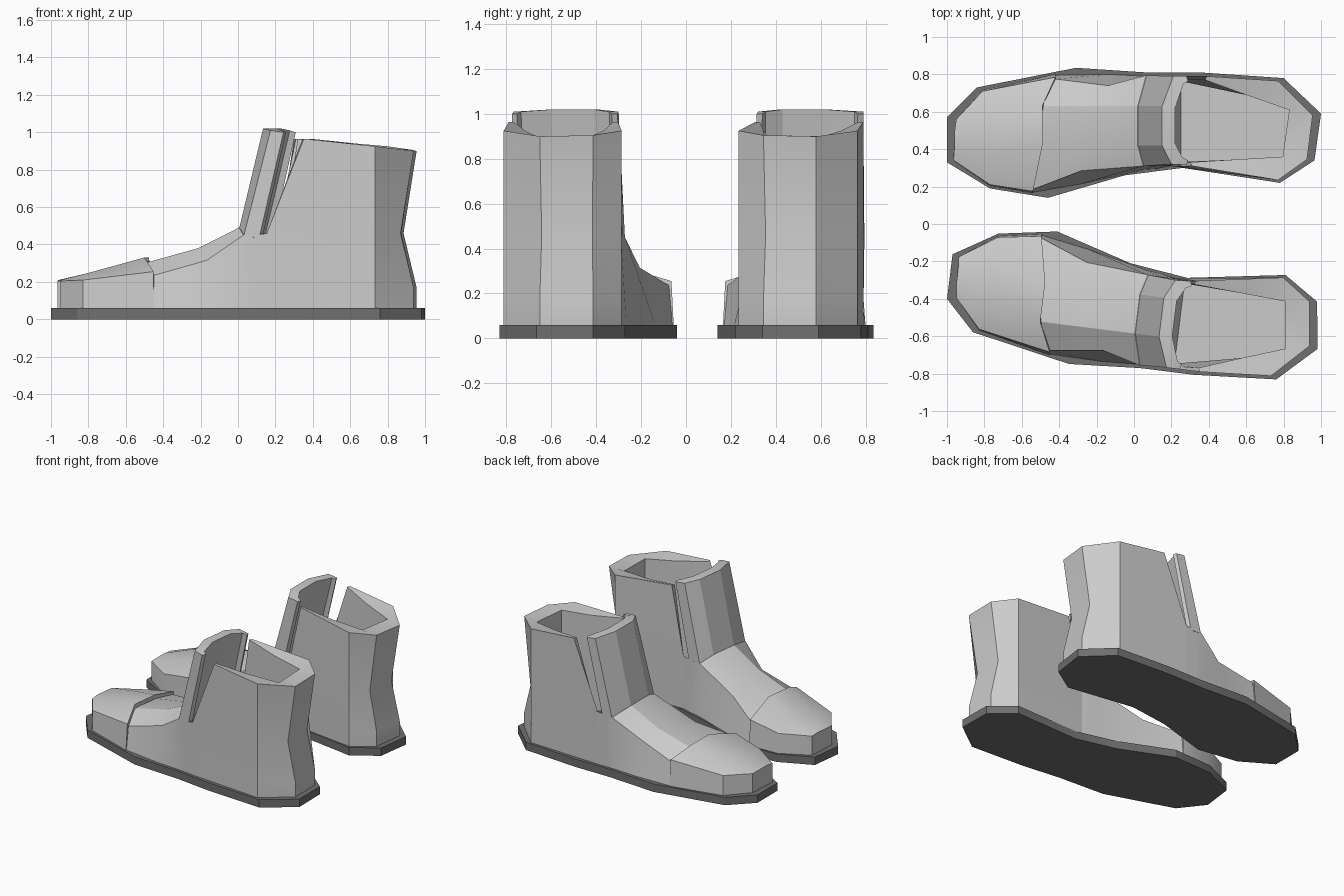
import bpy, bmesh, math
from mathutils import Matrix, Vector

if "Cube" in bpy.data.objects:
    bpy.data.objects.remove(bpy.data.objects["Cube"])

# Second boot: turned a little, then mirrored across the centre line
SECOND = (Matrix.Scale(-1, 4, Vector((0, 1, 0)))
          @ Matrix.Translation((0.063, -0.042, 0))
          @ Matrix.Rotation(math.radians(7.1), 4, 'Z'))

dark = bpy.data.materials.new("dark_sole")
dark.diffuse_color = (0.16, 0.16, 0.16, 1)
dark.use_nodes = True
dark.node_tree.nodes["Principled BSDF"].inputs["Base Color"].default_value = dark.diffuse_color


def loft(name, sections, mat=None, smooth=25):
    """Skin closed sections, cap both ends, and make it for both boots."""
    for side, matrix in (("left", Matrix()), ("right", SECOND)):
        bm = bmesh.new()
        rows = [[bm.verts.new(matrix @ Vector(p)) for p in s] for s in sections]
        n = len(rows[0])
        for a, b in zip(rows, rows[1:]):
            for i in range(n):
                j = (i + 1) % n
                bm.faces.new((a[i], a[j], b[j], b[i]))
        bm.faces.new(rows[0])
        bm.faces.new(rows[-1])
        bmesh.ops.remove_doubles(bm, verts=bm.verts, dist=0.0005)
        bmesh.ops.recalc_face_normals(bm, faces=bm.faces)
        me = bpy.data.meshes.new(side + "_" + name)
        bm.to_mesh(me)
        bm.free()
        if mat:
            me.materials.append(mat)
        ob = bpy.data.objects.new(side + "_" + name, me)
        bpy.context.collection.objects.link(ob)
        bpy.ops.object.select_all(action='DESELECT')
        ob.select_set(True)
        bpy.context.view_layer.objects.active = ob
        bpy.ops.object.shade_smooth_by_angle(angle=math.radians(smooth))


def prism(name, outline, z0, z1, mat=None):
    loft(name, [[(x, y, z) for x, y in outline] for z in (z0, z1)], mat)


def foot_section(xi, xt, xo, ybi, ysi, yti, yto, yso, ybo, zs, zt):
    """Arch across the foot: inner side, top, outer side."""
    return [(xi, ybi, 0.06), (xi, ysi, zs), (xt, yti, zt),
            (xt, yto, zt), (xo, yso, zs), (xo, ybo, 0.06)]


# Sole
prism("sole", [(-1, .57), (-.84, .73), (-.31, .835), (.07, .81), (.36, .81),
               (.80, .78), (1, .59), (.965, .34), (.78, .22), (.26, .30),
               (-.05, .26), (-.46, .14), (-.77, .19), (-1, .33)], 0, .06, dark)

# Toe cap, standing slightly proud of the vamp
loft("toe_cap", [foot_section(*s) for s in (
    (-.965, -.96, -.95, .34, .34, .41, .49, .56, .56, .205, .21),
    (-.77, -.79, -.81, .205, .21, .36, .58, .71, .715, .21, .25),
    (-.54, -.49, -.42, .165, .175, .42, .63, .785, .80, .255, .33))])

# Vamp and instep, dropping to the footbed behind the tongue
loft("vamp", [foot_section(*s) for s in (
    (-.54, -.49, -.42, .17, .185, .42, .63, .775, .795, .235, .30),
    (-.28, -.20, -.14, .215, .285, .45, .63, .74, .80, .315, .38),
    (.05, .02, .065, .29, .31, .42, .63, .795, .79, .45, .49),
    (.12, .09, .12, .295, .31, .42, .63, .79, .79, .45, .46),
    (.20, .25, .20, .31, .31, .36, .72, .79, .79, .46, .13))])

# Shaft: C-shaped wall pinched at the ankle, wide rim at the heel.
# Columns: base x,y / ankle x,y / rim x,y,z / inner rim x,y
columns = [((.19, .79), (.19, .79), (.39, .79, .965), (.38, .77)),
           ((.77, .765), (.77, .765), (.77, .765, .925), (.60, .69)),
           ((.955, .58), (.885, .58), (.955, .58, .90), (.83, .61)),
           ((.925, .345), (.86, .355), (.925, .345, .905), (.795, .36)),
           ((.77, .235), (.77, .235), (.77, .235, .925), (.55, .345)),
           ((.20, .31), (.20, .31), (.31, .31, .965), (.30, .33))]
shaft, footbed = [], []
for i, (base, ankle, rim, inner) in enumerate(columns):
    floor = ((.22, inner[1]) if i in (0, 5) else inner)
    footbed.append(floor)
    shaft.append([(*base, .06), (*base, .17), (*ankle, .46), rim,
                  (*inner, rim[2]), (*floor, .46), (*floor, .06)])
loft("shaft", shaft)
prism("footbed", footbed, .05, .13)

# Tongue: folded plate wrapping the front of the ankle
# Sections: outer bottom, outer top, inner top, inner bottom
loft("tongue", [
    [(.15, .79, .44), (.28, .79, 1.0), (.29, .765, 1.0), (.16, .765, .42)],
    [(.065, .795, .44), (.21, .79, 1.01), (.265, .75, 1.01), (.12, .75, .42)],
    [(.02, .63, .48), (.15, .63, 1.02), (.22, .62, 1.02), (.09, .62, .42)],
    [(.02, .42, .48), (.15, .42, 1.02), (.22, .43, 1.02), (.09, .43, .42)],
    [(.05, .31, .44), (.20, .32, 1.01), (.26, .355, 1.01), (.12, .35, .42)],
    [(.15, .31, .44), (.28, .315, 1.0), (.29, .34, 1.0), (.16, .335, .42)]],
    smooth=12)
